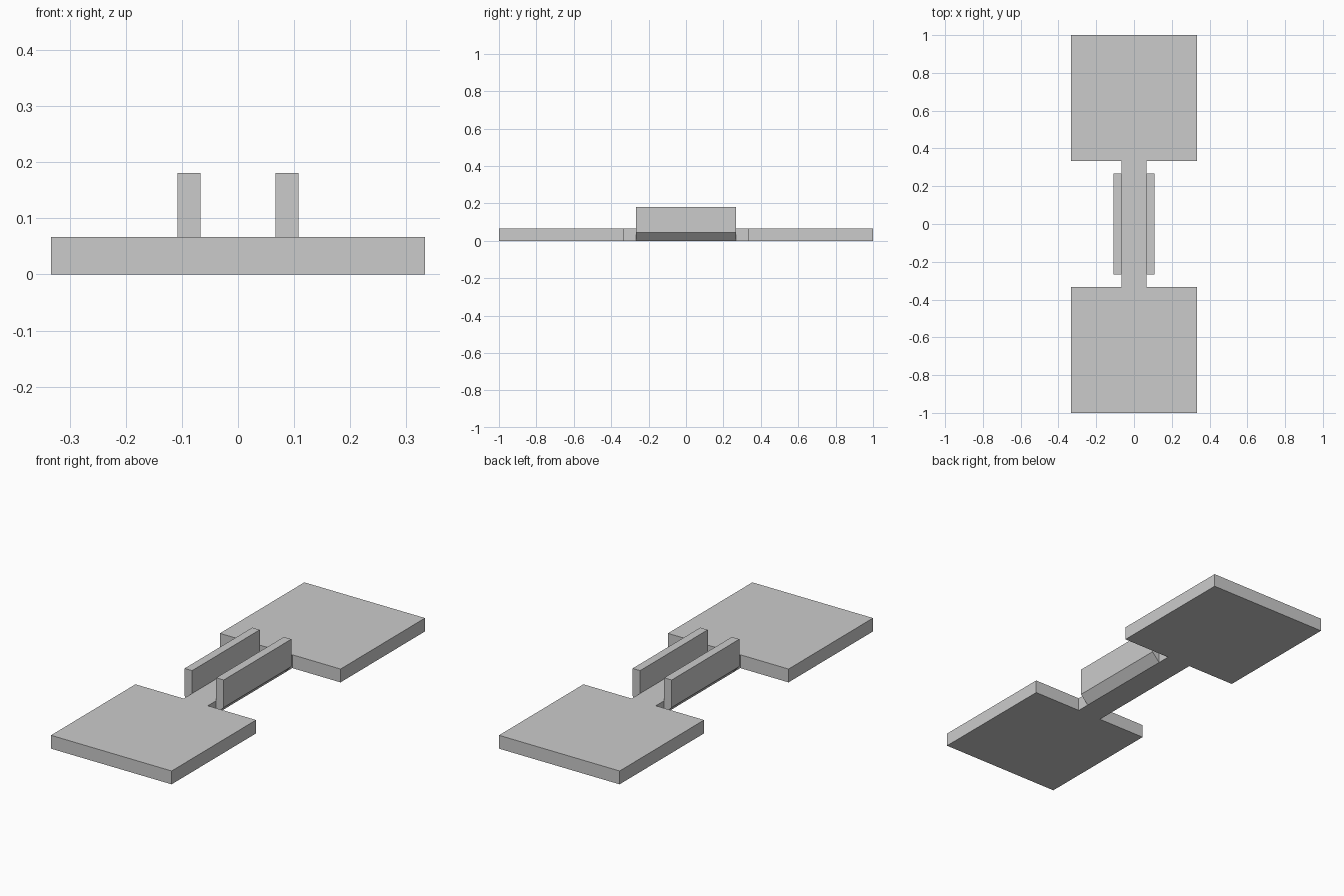
import bpy, bmesh
from mathutils import Vector

if "Cube" in bpy.data.objects:
    bpy.data.objects.remove(bpy.data.objects["Cube"])


def prism(name, outline, extrude):
    """Extrude a closed outline of 3D points along a vector."""
    bm = bmesh.new()
    face = bm.faces.new([bm.verts.new(p) for p in outline])
    ext = bmesh.ops.extrude_face_region(bm, geom=[face], use_keep_orig=True)
    verts = [g for g in ext["geom"] if isinstance(g, bmesh.types.BMVert)]
    bmesh.ops.translate(bm, verts=verts, vec=Vector(extrude))
    bmesh.ops.recalc_face_normals(bm, faces=bm.faces[:])
    mesh = bpy.data.meshes.new(name)
    bm.to_mesh(mesh)
    bm.free()
    obj = bpy.data.objects.new(name, mesh)
    bpy.context.collection.objects.link(obj)
    return obj


W, N, T = 1 / 3, 0.0667, 0.0667  # plate half width, neck half width, thickness

# Deck: two square platforms joined by a narrow neck
quarter = [(W, 1), (W, W), (N, W)]
right = quarter + [(x, -y) for x, y in reversed(quarter)]
outline = right + [(-x, y) for x, y in reversed(right)]
prism("bridge_deck", [(x, y, 0) for x, y in outline], (0, 0, T))

# Side rails: upright walls with a bevelled underside against the neck
profile = [(N, 0), (0.108, 0.044), (0.108, 0.181), (N, 0.181)]
for side, s in (("left", -1), ("right", 1)):
    prism(side + "_rail", [(s * x, -0.267, z) for x, z in profile], (0, 0.534, 0))
